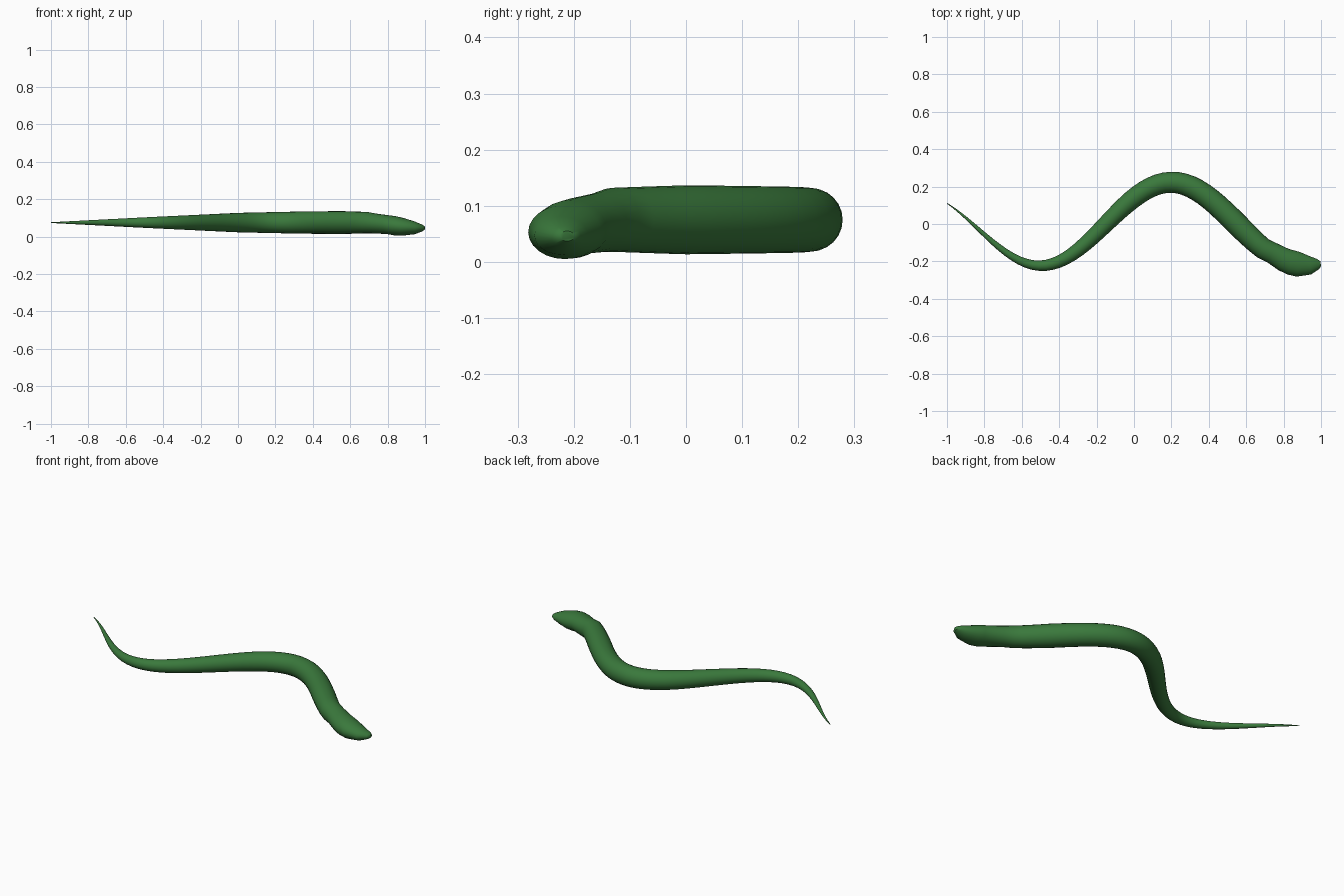
import bpy, bmesh, math
from mathutils import Vector

if "Cube" in bpy.data.objects:
    bpy.data.objects.remove(bpy.data.objects["Cube"])

SIDES = 24

green = bpy.data.materials.new("snake green")
green.diffuse_color = (0.042, 0.19, 0.045, 1)
green.use_nodes = True
green.node_tree.nodes["Principled BSDF"].inputs["Base Color"].default_value = green.diffuse_color


def lerp_table(table, x):
    for (x0, a), (x1, b) in zip(table, table[1:]):
        if x <= x1:
            return a + (b - a) * (x - x0) / (x1 - x0)
    return table[-1][1]


# Body thickness: half width along x
radius = [(-1.0, 0.002), (-0.5, 0.028), (0.0, 0.052), (0.3, 0.0585), (0.55, 0.0615), (0.72, 0.056)]

# Rings: x, y, z centre, half width, half height
rings = []
STEPS = 48
for i in range(STEPS + 1):
    x = -1 + 1.69 * i / STEPS
    y = 0.223 * math.sin(2 * math.pi * (x + 0.15) / 1.4)
    if x < -0.6:                      # tail straightens toward the tip
        y -= 0.028 * ((-0.6 - x) / 0.4) ** 2
    r = lerp_table(radius, x)
    rings.append((x, y, 0.075, r, r))

# Neck, jaw and snout
rings += [
    (0.740, -0.155, 0.070, 0.057, 0.053),
    (0.800, -0.190, 0.064, 0.063, 0.051),
    (0.840, -0.206, 0.058, 0.067, 0.052),
    (0.880, -0.216, 0.053, 0.066, 0.048),
    (0.945, -0.222, 0.047, 0.048, 0.034),
    (0.985, -0.214, 0.046, 0.027, 0.018),
    (0.998, -0.212, 0.046, 0.013, 0.009),
]

# Skin the rings into one continuous body
bm = bmesh.new()
loops = []
for i, (x, y, z, w, h) in enumerate(rings):
    a, b = rings[max(i - 1, 0)], rings[min(i + 1, len(rings) - 1)]
    t = Vector((b[0] - a[0], b[1] - a[1], 0)).normalized()
    side = Vector((-t.y, t.x, 0))
    loops.append([bm.verts.new(Vector((x, y, z)) + side * w * math.cos(k * math.tau / SIDES)
                               + Vector((0, 0, h * math.sin(k * math.tau / SIDES))))
                  for k in range(SIDES)])
for p, q in zip(loops, loops[1:]):
    for k in range(SIDES):
        n = (k + 1) % SIDES
        bm.faces.new((p[k], p[n], q[n], q[k]))
bm.faces.new(loops[0])
bm.faces.new(loops[-1])
bmesh.ops.recalc_face_normals(bm, faces=bm.faces)

mesh = bpy.data.meshes.new("snake_body")
bm.to_mesh(mesh)
bm.free()
mesh.materials.append(green)
body = bpy.data.objects.new("snake_body", mesh)
bpy.context.collection.objects.link(body)
bpy.context.view_layer.objects.active = body
body.select_set(True)
bpy.ops.object.shade_smooth_by_angle(angle=math.radians(50))
